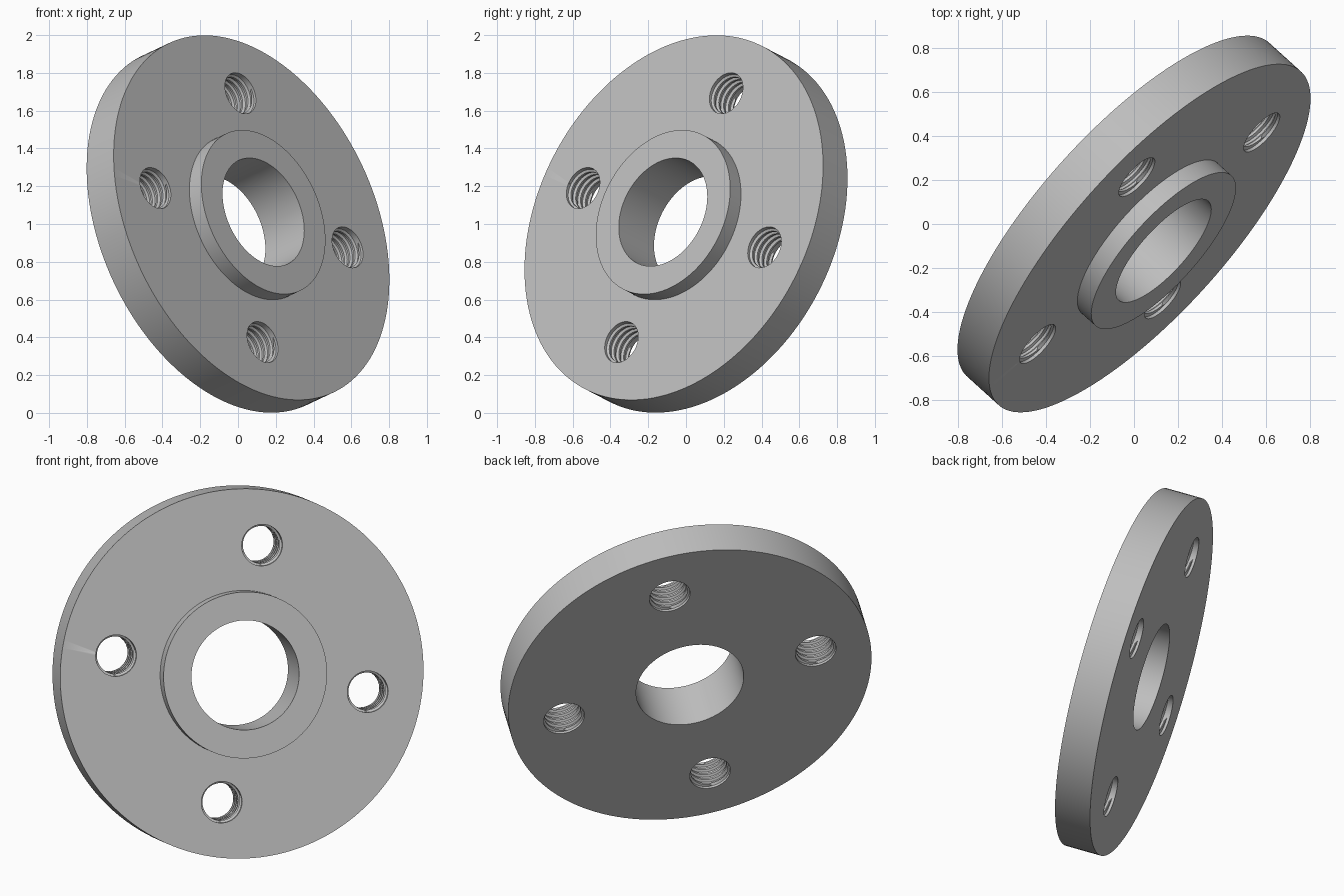
import bpy, bmesh, math
from mathutils import Vector, Matrix

if "Cube" in bpy.data.objects:
    bpy.data.objects.remove(bpy.data.objects["Cube"])

R, HALF = 1.022, 0.102          # disc radius, half thickness
HUB, HUB_TOP = 0.46, 0.192      # raised hub
BORE = 0.303
BOLT_CIRCLE = 0.717
MAJOR, MINOR, PITCH = 0.115, 0.103, 0.04

steel = bpy.data.materials.new("steel grey")
steel.diffuse_color = (0.52, 0.52, 0.52, 1)
steel.use_nodes = True
steel.node_tree.nodes["Principled BSDF"].inputs["Base Color"].default_value = steel.diffuse_color


def make_object(name, bm):
    bmesh.ops.recalc_face_normals(bm, faces=bm.faces)
    mesh = bpy.data.meshes.new(name)
    bm.to_mesh(mesh)
    bm.free()
    mesh.materials.append(steel)
    obj = bpy.data.objects.new(name, mesh)
    bpy.context.collection.objects.link(obj)
    return obj


def lathe(name, profile, n=144):
    """Revolve a closed (radius, height) profile about z."""
    bm = bmesh.new()
    rings = [[bm.verts.new((r * math.cos(a), r * math.sin(a), z)) for r, z in profile]
             for a in (2 * math.pi * j / n for j in range(n))]
    for j in range(n):
        a, b = rings[j], rings[(j + 1) % n]
        for i in range(len(profile)):
            k = (i + 1) % len(profile)
            bm.faces.new((a[i], b[i], b[k], a[k]))
    return make_object(name, bm)


def threaded_plug(name, cx, cy, n=36):
    """Closed helical cutter with plain cylindrical ends."""
    bm = bmesh.new()
    radii = (MAJOR, MAJOR, MINOR, MINOR)
    steps = (0.0, 0.3, 0.5, 0.8)
    k, zc = 4, HALF - 0.015
    last = k * (int(2 * zc / PITCH) + 6)
    cache = {}

    def vert(i, j):
        if i in (0, last):
            r, z = MAJOR, (HALF + 0.05) * (1 if i else -1)
        else:
            r = radii[i % k]
            z = -zc - 2 * PITCH + PITCH * (i // k + steps[i % k] + j / n)
            if abs(z) > zc - 0.001:
                r, z = MAJOR, math.copysign(zc, z)
        key = (j, round(r, 5), round(z, 5))
        if key not in cache:
            a = 2 * math.pi * j / n
            cache[key] = bm.verts.new((cx + r * math.cos(a), cy + r * math.sin(a), z))
        return cache[key]

    def next_vert(i, j):
        if j < n - 1:
            return vert(i, j + 1)
        # the last column joins the next turn of the helix
        return vert(i if i in (0, last) else min(i + k, last - 1), 0)

    for j in range(n):
        for i in range(last):
            quad = (vert(i, j), next_vert(i, j), next_vert(i + 1, j), vert(i + 1, j))
            unique = list(dict.fromkeys(quad))
            if len(unique) > 2:
                bm.faces.new(unique)
    for end in (0, last):
        bm.faces.new([vert(end, j) for j in range(n)])
    bmesh.ops.triangulate(bm, faces=[f for f in bm.faces if len(f.verts) == 4])
    return make_object(name, bm)


# Disc with raised hub and central bore
flange = lathe("flange", [(BORE, -HALF), (R, -HALF), (R, HALF),
                          (HUB, HALF), (HUB, HUB_TOP), (BORE, HUB_TOP)])

# Four threaded bolt holes
bpy.context.view_layer.objects.active = flange
for q in range(4):
    a = q * math.pi / 2
    plug = threaded_plug("hole_cutter", BOLT_CIRCLE * math.cos(a), BOLT_CIRCLE * math.sin(a))
    plug.hide_render = True
    mod = flange.modifiers.new("bolt hole", 'BOOLEAN')
    mod.operation, mod.solver, mod.object = 'DIFFERENCE', 'EXACT', plug
    bpy.ops.object.modifier_apply(modifier=mod.name)
    bpy.data.objects.remove(plug)

# Smooth round walls, crisp edges
bpy.ops.object.select_all(action='DESELECT')
flange.select_set(True)
bpy.ops.object.shade_smooth_by_angle(angle=math.radians(25))

# Tilt the part so its hub faces front right and slightly up
axis = Vector((0.70, -0.634, 0.329)).normalized()
side = Vector((-0.059, 0.279, 0.6625))
side = (side - axis * side.dot(axis)).normalized()
turn = Matrix((side, axis.cross(side), axis)).transposed().to_4x4()
flange.data.transform(Matrix.Translation((0, 0, 1)) @ turn)
